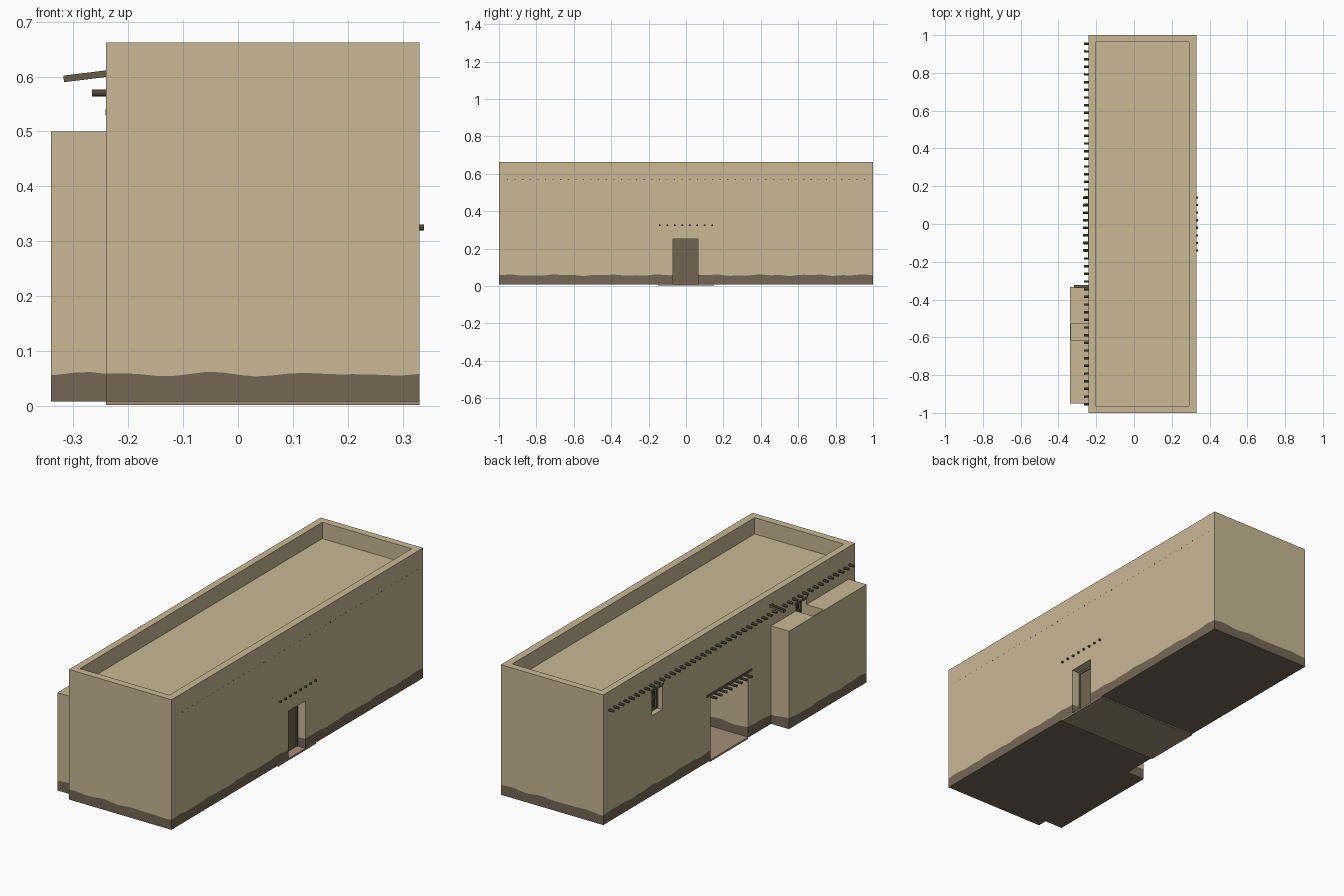
import bpy, bmesh, math
from mathutils import Vector, Matrix

if "Cube" in bpy.data.objects:
    bpy.data.objects.remove(bpy.data.objects["Cube"])

def mat(name, c):
    m = bpy.data.materials.new(name)
    m.diffuse_color = (*c, 1)
    m.use_nodes = True
    m.node_tree.nodes["Principled BSDF"].inputs["Base Color"].default_value = m.diffuse_color
    return m

ADOBE = mat("adobe_tan", (0.58, 0.48, 0.30))
BASE = mat("damp_base_brown", (0.175, 0.137, 0.09))
EARTH = mat("packed_earth", (0.36, 0.28, 0.18))
WOOD = mat("weathered_wood", (0.14, 0.108, 0.068))
DOOR = mat("door_wood", (0.165, 0.125, 0.082))
DARK = mat("dark_pane", (0.035, 0.028, 0.02))

def add_object(name, bm, *mats):
    me = bpy.data.meshes.new(name)
    bm.to_mesh(me)
    bm.free()
    for m in mats:
        me.materials.append(m)
    ob = bpy.data.objects.new(name, me)
    bpy.context.collection.objects.link(ob)
    return ob

def add_box(bm, x, y, z):
    """Box from (min, max) pairs."""
    c = Vector([(a + b) / 2 for a, b in (x, y, z)])
    s = [b - a for a, b in (x, y, z)]
    bmesh.ops.create_cube(bm, size=1, matrix=Matrix.Translation(c) @ Matrix.Diagonal((*s, 1)))

def box(name, x, y, z, *mats):
    bm = bmesh.new()
    add_box(bm, x, y, z)
    return add_object(name, bm, *mats)

def carve(ob, cuts):
    """Subtract a list of boxes one after another."""
    helpers = []
    for c in cuts:
        h = box("cutter", *c)
        h.hide_render = True
        mod = ob.modifiers.new("cut", 'BOOLEAN')
        mod.operation, mod.solver, mod.object = 'DIFFERENCE', 'EXACT', h
        helpers.append(h)
    bpy.context.view_layer.update()
    me = bpy.data.meshes.new_from_object(ob.evaluated_get(bpy.context.evaluated_depsgraph_get()))
    ob.modifiers.clear()
    ob.data = me
    for h in helpers:
        bpy.data.objects.remove(h)

BAND = 0.058

def paint_base(ob, mats):
    """Split the walls at an uneven line and colour everything below it."""
    ob.data.materials.clear()
    for m in mats:
        ob.data.materials.append(m)
    bm = bmesh.new()
    bm.from_mesh(ob.data)

    def cut(co, no):
        bmesh.ops.bisect_plane(bm, geom=bm.verts[:] + bm.edges[:] + bm.faces[:],
                               dist=1e-6, plane_co=co, plane_no=no)
    cut((0, 0, BAND), (0, 0, 1))
    for i in range(-33, 34):
        cut((0, i * 0.03 + 0.0013, 0), (0, 1, 0))
    for i in range(-11, 11):
        cut((i * 0.03 + 0.0013, 0, 0), (1, 0, 0))
    for f in bm.faces:
        f.material_index = int(f.calc_center_median().z < BAND)
    for v in bm.verts:
        if abs(v.co.z - BAND) < 1e-5:
            x, y = v.co.x, v.co.y
            v.co.z += 0.0025 * math.sin(31 * x + 23 * y + 1) + 0.002 * math.sin(57 * y - 44 * x)
    bm.to_mesh(ob.data)
    bm.free()

XW, XE = -0.24, 0.33           # long outer walls
WIN = (-0.572, 0.572)          # window centres

# Main hall: parapet roof, passage, street door and two window niches
hall = box("main_hall", (XW, XE), (-1, 1), (0.008, 0.662))
cuts = [((-0.205, 0.292), (-0.963, 0.963), (0.58, 0.8)),
        ((-0.4, 0.275), (-0.15, 0.15), (-0.1, 0.335)),
        ((0.2, 0.5), (-0.07, 0.065), (-0.1, 0.25))]
cuts += [((-0.3, -0.195), (c - 0.042, c + 0.042), (0.41, 0.53)) for c in WIN]
carve(hall, cuts)
paint_base(hall, (ADOBE, BASE))

# Side buttress with a light well in front of the window
annex = box("buttress_annex", (-0.34, XW + 0.0005), (-0.95, -0.333), (0.008, 0.5))
carve(annex, [((-0.334, -0.2), (-0.615, -0.53), (0.405, 0.6))])
paint_base(annex, (ADOBE, BASE))

# Passage floor slab
box("passage_floor", (XW, XE), (-0.15, 0.15), (0.002, 0.011), EARTH)

# Street door: frame and two plain leaves
bm = bmesh.new()
for y in ((-0.07, -0.062), (0.057, 0.065)):
    add_box(bm, (0.272, 0.288), y, (0.011, 0.25))
add_box(bm, (0.272, 0.288), (-0.062, 0.057), (0.24, 0.25))
add_object("door_frame", bm, DOOR)
bm = bmesh.new()
for y in ((-0.062, -0.0025), (-0.0025, 0.057)):
    add_box(bm, (0.274, 0.284), y, (0.011, 0.24))
add_object("door_leaves", bm, DOOR)

def add_log(bm, y, z, x0, x1, r0, r1):
    m = Matrix.Translation(((x0 + x1) / 2, y, z)) @ Matrix.Rotation(math.pi / 2, 4, 'Y')
    bmesh.ops.create_cone(bm, cap_ends=True, segments=10, radius1=r0, radius2=r1,
                          depth=x1 - x0, matrix=m)

# Roof beams, tapering to small ends on the street side
bm = bmesh.new()
for i in range(48):
    add_log(bm, -0.954 + i * 1.908 / 47, 0.57, -0.266, 0.3303, 0.0065, 0.0035)
add_object("roof_beams", bm, WOOD)

# Passage ceiling beams and lintel
bm = bmesh.new()
for i in range(8):
    add_log(bm, -0.14 + i * 0.04, 0.325, -0.27, 0.339, 0.0065, 0.0055)
add_object("passage_beams", bm, WOOD)
box("passage_lintel", (-0.243, -0.2), (-0.18, 0.18), (0.333, 0.345), WOOD)

# Windows: pane, frame with mullion, lintel and sill
for n, c in zip(("south", "north"), WIN):
    box(n + "_window_pane", (-0.204, -0.194), (c - 0.042, c + 0.042), (0.41, 0.53), DARK)
    bm = bmesh.new()
    for y in (c - 0.037, c, c + 0.037):
        add_box(bm, (-0.214, -0.2), (y - 0.005, y + 0.005), (0.41, 0.53))
    for z in (0.415, 0.47, 0.525):
        add_box(bm, (-0.212, -0.2), (c - 0.042, c + 0.042), (z - 0.005, z + 0.005))
    add_object(n + "_window_frame", bm, WOOD)
    box(n + "_window_lintel", (-0.241, -0.21), (c - 0.054, c + 0.054), (0.529, 0.541), WOOD)

# Roof drain spout: a sloping open trough
bm = bmesh.new()
add_box(bm, (-0.085, 0.02), (-0.009, 0.009), (-0.006, -0.003))
for y in ((-0.009, -0.006), (0.006, 0.009)):
    add_box(bm, (-0.085, 0.02), y, (-0.003, 0.006))
spout = add_object("drain_spout", bm, WOOD)
spout.location = (-0.233, -0.331, 0.606)
spout.rotation_euler = (0, -math.radians(7), 0)
